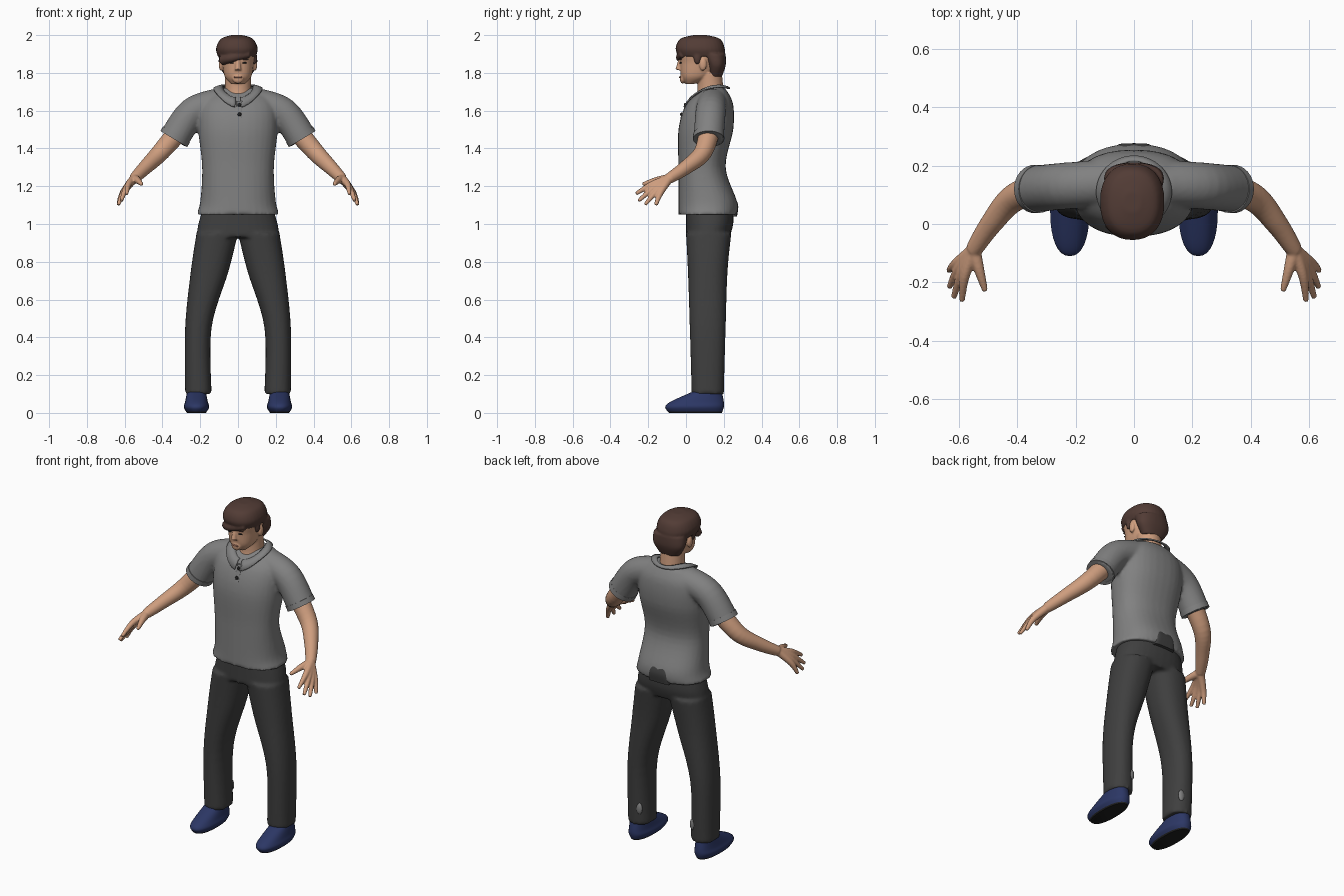
import bpy, bmesh
from math import sin, cos, pi, copysign
from mathutils import Vector, Matrix

cube = bpy.data.objects.get("Cube")
if cube:
    bpy.data.objects.remove(cube)

SIDES = {"left": 1, "right": -1}
SEGMENTS = 32


def material(name, *rgb):
    m = bpy.data.materials.new(name)
    m.use_nodes = True
    m.diffuse_color = (*rgb, 1)
    shader = m.node_tree.nodes["Principled BSDF"]
    shader.inputs["Base Color"].default_value = m.diffuse_color
    return m


SKIN = material("skin", .62, .34, .21)
SHIRT = material("grey_cotton", .22, .22, .22)
CHARCOAL = material("charcoal_cloth", .05, .05, .05)
BROWN = material("brown_hair", .085, .045, .036)
NAVY = material("navy_shoe", .025, .038, .13)
BLACK = material("near_black", .015, .015, .015)
LIP = material("lip", .42, .19, .13)


def spline(rows, steps=6):
    """Smoothly fill in between a few rows of numbers."""
    points = [Vector(row) for row in rows]
    last = len(points) - 1
    filled = []
    for i in range(last):
        before, start = points[max(i - 1, 0)], points[i]
        end, after = points[i + 1], points[min(i + 2, last)]
        for k in range(steps):
            t = k / steps
            slope = (end - before) * t
            curve = (before * 2 - start * 5 + end * 4 - after) * t ** 2
            twist = (start * 3 - end * 3 + after - before) * t ** 3
            filled.append(start + (slope + curve + twist) / 2)
    return filled + [points[last]]


def skin_rings(bm, rings):
    """Join rings of points into a closed surface."""
    loops = [[bm.verts.new(point) for point in ring] for ring in rings]
    for lower, upper in zip(loops, loops[1:]):
        for k in range(len(lower)):
            bm.faces.new((lower[k - 1], lower[k], upper[k], upper[k - 1]))
    bm.faces.new(loops[0])
    bm.faces.new(loops[-1])


def stack(bm, rows, x=0, power=2.3, mirror=1):
    """Level rounded sections from rows of z, half width, front, back, shift."""
    rings = []
    for row in spline(rows):
        z, width, front, back = row[:4]
        shift = x + mirror * (row[4] if len(row) > 4 else 0)
        ring = []
        for k in range(SEGMENTS):
            c, s = cos(2 * pi * k / SEGMENTS), sin(2 * pi * k / SEGMENTS)
            across = copysign(abs(c) ** (2 / power), c)
            along = copysign(abs(s) ** (2 / power), s)
            ring.append((shift + width * across,
                         (front + back + (back - front) * along) / 2, z))
        rings.append(ring)
    skin_rings(bm, rings)


def tube(bm, path, start, end, mirror=1):
    """Round limb along a smooth path, tapering from start to end radius."""
    mids = [Vector((p[0] * mirror, p[1], p[2])) for p in spline(path)]
    last = len(mids) - 1
    rings = []
    for i, mid in enumerate(mids):
        along = mids[min(i + 1, last)] - mids[max(i - 1, 0)]
        u = along.cross(Vector((0, 1, 0))).normalized()
        v = along.cross(u).normalized()
        radius = start + (end - start) * i / last
        angles = [2 * pi * k / SEGMENTS for k in range(SEGMENTS)]
        rings.append([mid + (u * cos(a) + v * sin(a)) * radius for a in angles])
    skin_rings(bm, rings)


def blob(bm, loc, size):
    matrix = Matrix.Translation(loc) @ Matrix.Diagonal((*size, 1))
    bmesh.ops.create_uvsphere(bm, u_segments=20, v_segments=12, radius=1, matrix=matrix)


def finish(name, bm, *mats, voxel=0, soften=3):
    """Make the object, and fuse overlapping pieces when a voxel size is given."""
    bmesh.ops.recalc_face_normals(bm, faces=bm.faces)
    mesh = bpy.data.meshes.new(name)
    bm.to_mesh(mesh)
    bm.free()
    for mat in mats:
        mesh.materials.append(mat)
    ob = bpy.data.objects.new(name, mesh)
    bpy.context.collection.objects.link(ob)
    bpy.ops.object.select_all(action='DESELECT')
    ob.select_set(True)
    bpy.context.view_layer.objects.active = ob
    bpy.ops.object.shade_smooth_by_angle(angle=0.9)
    if voxel:
        fuse = ob.modifiers.new("fuse", 'REMESH')
        fuse.mode, fuse.voxel_size, fuse.use_smooth_shade = 'VOXEL', voxel, True
        smooth = ob.modifiers.new("soften", 'SMOOTH')
        smooth.factor, smooth.iterations = 0.5, soften
    return ob


# Shirt: torso and sleeves fused
bm = bmesh.new()
stack(bm, [(1.05, .22, -.04, .27), (1.12, .2, -.04, .27), (1.3, .19, -.04, .21),
           (1.5, .21, -.04, .25), (1.63, .2, 0, .25), (1.7, .14, .07, .22),
           (1.72, .08, .09, .2)])
for side in SIDES.values():
    tube(bm, [(.1, .14, 1.64), (.24, .13, 1.59), (.34, .12, 1.45)], .08, .08, side)
finish("shirt", bm, SHIRT, voxel=.01)

# Sleeve cuffs
for name, side in SIDES.items():
    bm = bmesh.new()
    tube(bm, [(.325, .12, 1.475), (.34, .12, 1.45)], .082, .083, side)
    finish(name + "_sleeve_cuff", bm, SHIRT)

# Open folded collar, high at the nape and dipping to points at the front
bm = bmesh.new()
strips = []
for i in range(41):
    a = .12 + (pi - .12) * i / 20 if i < 20 else pi + (pi - .12) * (i - 20) / 20
    back, across = -cos(a), sin(a)
    height = 1.7 + .03 * back + .03 * across ** 2
    point = .04 * max(0, -back) ** 3
    strips.append([bm.verts.new(p) for p in (
        (.08 * across, .135 + .08 * back, height),
        (.1 * across, .12 + .1 * back, height),
        (.13 * across, .11 + .125 * back, height - .01 - point))])
for one, two in zip(strips, strips[1:]):
    for k in range(2):
        bm.faces.new((one[k], two[k], two[k + 1], one[k + 1]))
collar = finish("collar", bm, SHIRT)
collar.modifiers.new("thickness", 'SOLIDIFY').thickness = .008

# Placket and buttons
bm = bmesh.new()
stack(bm, [(1.56, .015, -.03, .02), (1.65, .015, .003, .02)], x=.008, power=6)
finish("placket", bm, SHIRT)
bm = bmesh.new()
for y, z in ((-.005, 1.63), (-.024, 1.58)):
    blob(bm, (.008, y, z), (.01, .007, .01))
finish("buttons", bm, BLACK)

# Trousers: hips and both legs fused
bm = bmesh.new()
stack(bm, [(.93, .22, 0, .23), (1, .21, 0, .25), (1.1, .18, 0, .25)])
for side in SIDES.values():
    stack(bm, [(.1, .07, .03, .2, .21), (.45, .07, .02, .21, .21),
               (.75, .1, .01, .22, .15), (.95, .11, 0, .24, .11)], mirror=side)
finish("trousers", bm, CHARCOAL, voxel=.01)

# Trouser seat showing at the back of the shirt
bm = bmesh.new()
stack(bm, [(1.04, .07, .2, .27), (1.1, .06, .2, .276), (1.16, .04, .2, .25)], power=5)
finish("trouser_seat", bm, CHARCOAL)

# Worn spots on the inner back of the trouser legs
bm = bmesh.new()
for side in SIDES.values():
    blob(bm, (side * .18, .19, .2), (.02, .012, .035))
finish("worn_spots", bm, SHIRT)

# Shoes with dark soles
for name, side in SIDES.items():
    bm = bmesh.new()
    stack(bm, [(0, .05, -.09, .19), (.03, .067, -.11, .2), (.06, .06, -.08, .2),
               (.11, .05, .03, .19)], x=side * .22)
    for face in bm.faces:
        face.material_index = int(face.calc_center_median().z < .01)
    finish(name + "_shoe", bm, NAVY, BLACK)

# Arms with hands; fingers fan out evenly from index to little finger
WRIST = Vector((.55, -.09, 1.24))
INDEX_KNUCKLE, LITTLE_KNUCKLE = Vector((.58, -.18, 1.21)), Vector((.61, -.135, 1.165))
INDEX_TIP, LITTLE_TIP = Vector((.59, -.265, 1.16)), Vector((.635, -.16, 1.1))
REACH = Vector((.015, -.025, -.02))
for name, side in SIDES.items():
    bm = bmesh.new()
    tube(bm, [(.29, .13, 1.52), (.41, .09, 1.38), (.49, 0, 1.3), WRIST], .058, .028, side)
    for i in range(4):
        knuckle = INDEX_KNUCKLE.lerp(LITTLE_KNUCKLE, i / 3)
        tip = INDEX_TIP.lerp(LITTLE_TIP, i / 3) + REACH * sin(pi * i / 3)
        tube(bm, [WRIST, knuckle, tip], .024, .009, side)
    tube(bm, [WRIST, (.53, -.16, 1.23), (.51, -.23, 1.21)], .026, .009, side)
    finish(name + "_arm", bm, SKIN, voxel=.005, soften=2)

# Head, neck, nose, mouth and ears fused
bm = bmesh.new()
stack(bm, [(1.74, .035, 0, .04), (1.78, .07, -.025, .13), (1.85, .084, -.032, .18),
           (1.92, .09, -.035, .19), (1.98, .04, .03, .13)])
stack(bm, [(1.64, .09, .04, .21), (1.7, .07, .06, .2), (1.8, .07, .06, .19)], power=2)
tube(bm, [(0, -.03, 1.87), (0, -.04, 1.815)], .01, .017)
blob(bm, (0, -.018, 1.77), (.03, .015, .027))
for side in SIDES.values():
    blob(bm, (side * .09, .09, 1.845), (.012, .02, .034))
finish("head", bm, SKIN, voxel=.005)

# Face details
bm = bmesh.new()
blob(bm, (0, -.03, 1.777), (.024, .007, .005))
finish("lips", bm, LIP)
for name, height, width, mat in (("eyes", 1.853, .013, BLACK), ("eyebrows", 1.872, .02, BROWN)):
    bm = bmesh.new()
    for side in SIDES.values():
        blob(bm, (side * .035, -.028, height), (width, .006, .004))
    finish(name, bm, mat)

# Hair: crown, nape, sideburns and a fringe swept to one side
bm = bmesh.new()
stack(bm, [(1.885, .1, -.04, .205), (1.93, .11, -.055, .205), (1.98, .085, -.03, .18),
           (2, .03, .04, .11)], x=-.006)
stack(bm, [(1.78, .065, .12, .19), (1.84, .1, .11, .21), (1.9, .1, .08, .21)])
tube(bm, [(.06, -.015, 1.9), (-.03, -.03, 1.88), (-.085, .01, 1.865)], .02, .026)
for side in SIDES.values():
    blob(bm, (side * .087, .06, 1.88), (.014, .02, .035))
finish("hair", bm, BROWN, voxel=.006)
